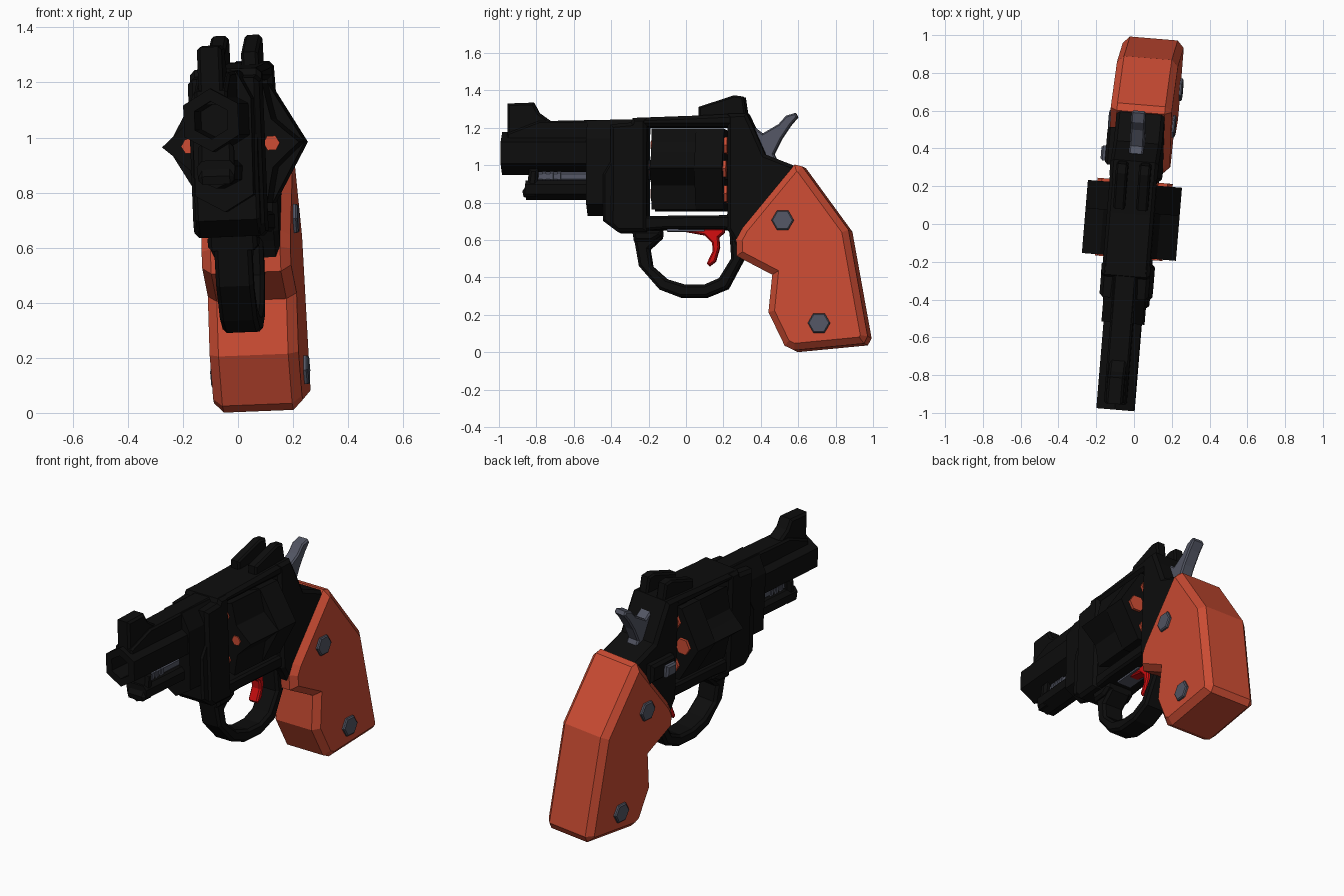
import bpy, bmesh, math
from mathutils import Matrix, Vector

if "Cube" in bpy.data.objects:
    bpy.data.objects.remove(bpy.data.objects["Cube"])

# ---- flat colours ----
def material(name, rgb):
    m = bpy.data.materials.new(name)
    m.diffuse_color = (*rgb, 1)
    m.use_nodes = True
    m.node_tree.nodes["Principled BSDF"].inputs["Base Color"].default_value = m.diffuse_color
    return m

BLACK = material("black_metal", (0.004, 0.004, 0.004))
ORANGE = material("orange_grip", (0.6, 0.072, 0.033))
GREY = material("grey_steel", (0.085, 0.092, 0.125))
RED = material("red_trigger", (0.62, 0.004, 0.005))

# the whole model is turned slightly about z and rolled slightly about y
POSE = (Matrix.Translation((0.0265, 0, 0)) @ Matrix.Rotation(-0.083, 4, 'Z')
        @ Matrix.Rotation(-0.04, 4, 'Y'))

def finish(name, bm, mat):
    bmesh.ops.recalc_face_normals(bm, faces=bm.faces)
    me = bpy.data.meshes.new(name)
    bm.to_mesh(me)
    bm.free()
    me.materials.append(mat)
    ob = bpy.data.objects.new(name, me)
    bpy.context.collection.objects.link(ob)
    ob.matrix_world = POSE
    return ob

def prism(name, pts, a, b, axis, mat, chamfer=0.0, bore=0.0):
    """Extrude a profile from a to b: axis X takes (y, z) points, axis Y takes (x, z)."""
    bm = bmesh.new()
    a2, b2 = a + chamfer, b - chamfer
    place = (lambda p, t: Vector((t, p[0], p[1]))) if axis == 'X' else (lambda p, t: Vector((p[0], t, p[1])))
    lo = [bm.verts.new(place(p, a2)) for p in pts]
    hi = [bm.verts.new(place(p, b2)) for p in pts]
    caps = [bm.faces.new(lo), bm.faces.new(hi)]
    n = len(pts)
    for i in range(n):
        j = (i + 1) % n
        bm.faces.new((lo[i], lo[j], hi[j], hi[i]))
    bmesh.ops.recalc_face_normals(bm, faces=bm.faces)
    bm.normal_update()
    if chamfer:
        for f in caps:
            bmesh.ops.inset_region(bm, faces=[f], thickness=chamfer, depth=chamfer, use_even_offset=True)
    if bore:
        bmesh.ops.inset_individual(bm, faces=[caps[0]], thickness=bore, use_even_offset=True)
        bmesh.ops.inset_individual(bm, faces=[caps[0]], thickness=0.003, depth=-0.25, use_even_offset=True)
    return finish(name, bm, mat)

def side(name, pts, half, mat, chamfer=0.0):
    return prism(name, pts, -half, half, 'X', mat, chamfer)

def box(y0, y1, z0, z1):
    return [(y0, z0), (y1, z0), (y1, z1), (y0, z1)]

def ngon(cx, cz, r, n=6, start=0.0, sx=1.0):
    return [(cx + sx * r * math.cos(start + 2 * math.pi * i / n),
             cz + r * math.sin(start + 2 * math.pi * i / n)) for i in range(n)]

def mirrored(right):
    """Complete a left-right symmetric section from its +x points (bottom to top)."""
    return right + [(-x, z) for x, z in reversed(right) if abs(x) > 1e-6]

# ---- barrel, rib and front sight ----
prism("barrel", ngon(0, 1.064, 0.115, 6, math.pi / 6), -0.99, -0.3, 'Y', BLACK, bore=0.04)
side("barrel_rib", [(-0.96, 1.13), (-0.3, 1.13), (-0.27, 1.245), (-0.74, 1.236), (-0.79, 1.236), (-0.96, 1.17)],
     0.06, BLACK, 0.01)
side("front_sight", [(-0.96, 1.12), (-0.73, 1.2), (-0.73, 1.238), (-0.79, 1.28), (-0.82, 1.335), (-0.96, 1.33)],
     0.045, BLACK, 0.012)

# ---- shroud under the barrel with ejector rod ----
prism("under_lug", mirrored([(0, 0.815), (0.065, 0.845), (0.07, 0.895), (0.05, 0.918)]),
      -0.86, -0.5, 'Y', BLACK)
side("lug_nose", [(-0.84, 0.83), (-0.8, 0.83), (-0.79, 0.98), (-0.84, 0.98), (-0.85, 0.9), (-0.877, 0.86), (-0.87, 0.83)],
     0.065, BLACK, 0.015)
prism("ejector_rod", ngon(0, 0.94, 0.036, 8, math.pi / 8), -0.82, -0.5, 'Y', GREY)
for i, y in enumerate((-0.77, -0.73, -0.69)):
    prism("rod_ring_%d" % i, ngon(0, 0.94, 0.044, 8, math.pi / 8), y, y + 0.018, 'Y', GREY)

# ---- frame around the cylinder window ----
prism("barrel_block", mirrored([(0, 0.73), (0.105, 0.79), (0.11, 1.14), (0.06, 1.238)]),
      -0.53, -0.28, 'Y', BLACK)
side("front_step", [(-0.44, 0.70), (-0.36, 0.64), (-0.21, 0.64), (-0.21, 1.02), (-0.40, 1.02), (-0.44, 0.95)],
     0.118, BLACK, 0.012)
side("frame_front", [(-0.40, 0.68), (-0.36, 0.64), (-0.205, 0.64), (-0.205, 1.25), (-0.28, 1.25), (-0.29, 1.225), (-0.40, 1.215)],
     0.13, BLACK, 0.018)
side("top_strap", [(-0.28, 1.205), (0.26, 1.205), (0.26, 1.272), (0.05, 1.262), (-0.28, 1.25)],
     0.125, BLACK, 0.018)
side("bottom_strap", [(-0.25, 0.645), (-0.1, 0.657), (0.26, 0.655), (0.26, 0.73), (-0.25, 0.725)],
     0.115, BLACK, 0.012)
side("frame_rear", [(0.228, 0.655), (0.25, 0.62), (0.29, 0.54), (0.5, 0.5), (0.66, 0.88), (0.585, 0.995),
                    (0.43, 1.055), (0.37, 1.19), (0.33, 1.275), (0.228, 1.272)], 0.128, BLACK, 0.018)

# ---- rear sight: two blades with a notch between ----
for s, label in ((-1, "left"), (1, "right")):
    x0, x1 = sorted((s * 0.03, s * 0.092))
    prism("rear_sight_" + label, [(0.07, 1.24), (0.33, 1.24), (0.32, 1.3), (0.31, 1.365), (0.26, 1.372), (0.07, 1.31)],
          x0, x1, 'X', BLACK, 0.01)

# ---- fluted cylinder with cartridges ----
CZ = 0.975
star = []
for k in range(6):
    for deg, r in ((0, 0.25), (14, 0.2), (30, 0.175), (46, 0.2)):
        t = math.radians(60 * k + deg)
        star.append((r * math.cos(t), CZ + r * math.sin(t)))
prism("cylinder_flutes", star, -0.178, 0.08, 'Y', BLACK)
prism("cylinder_back", ngon(0, CZ, 0.25), 0.06, 0.21, 'Y', BLACK)
prism("cylinder_axle", ngon(0, CZ, 0.06), -0.22, 0.24, 'Y', BLACK)
for k in range(6):
    t = math.pi / 3 * k
    cx, cz = 0.15 * math.cos(t), CZ + 0.15 * math.sin(t)
    prism("cartridge_rim_%d" % k, ngon(cx, cz, 0.05), 0.2, 0.226, 'Y', ORANGE)
    prism("bullet_tip_%d" % k, ngon(cx, cz, 0.03), -0.185, -0.1, 'Y', ORANGE)

# ---- trigger guard ----
outer = [(-0.285, 0.65), (-0.268, 0.56), (-0.25, 0.46), (-0.14, 0.335), (-0.03, 0.293), (0.11, 0.293),
         (0.225, 0.34), (0.31, 0.5), (0.3, 0.65)]
inner = [(0.235, 0.65), (0.245, 0.5), (0.18, 0.395), (0.1, 0.36), (0, 0.36), (-0.1, 0.39),
         (-0.18, 0.46), (-0.195, 0.55), (-0.13, 0.61), (-0.13, 0.65)]
side("trigger_guard", outer + inner, 0.068, BLACK, 0.014)
side("guard_root", [(-0.285, 0.65), (-0.275, 0.59), (-0.18, 0.59), (-0.13, 0.62), (-0.13, 0.65)], 0.09, BLACK, 0.015)

# ---- trigger and its plate ----
side("trigger", [(0.0, 0.66), (0.0, 0.643), (0.1, 0.625), (0.14, 0.585), (0.143, 0.54), (0.112, 0.475), (0.125, 0.46),
                 (0.158, 0.485), (0.18, 0.56), (0.175, 0.615), (0.205, 0.64), (0.205, 0.66)], 0.033, RED, 0.008)
side("trigger_plate", box(-0.1, 0.1, 0.645, 0.67), 0.045, GREY)

# ---- hammer ----
side("hammer", [(0.40, 1.0), (0.5, 1.0), (0.47, 1.06), (0.51, 1.14), (0.56, 1.215), (0.597, 1.258), (0.585, 1.28),
                (0.535, 1.265), (0.495, 1.22), (0.41, 1.17), (0.37, 1.2), (0.35, 1.15)], 0.038, GREY, 0.008)

# ---- cylinder latch on the left ----
prism("latch_plate", box(0.3, 0.5, 0.85, 0.96), -0.17, -0.1, 'X', BLACK, 0.015)
prism("latch_button", box(0.32, 0.4, 0.86, 0.93), -0.195, -0.15, 'X', GREY, 0.01)

# ---- grip with hex screws ----
side("grip", [(0.59, 1.0), (0.63, 0.99), (0.88, 0.65), (0.985, 0.08), (0.965, 0.042), (0.59, 0.006), (0.54, 0.03),
              (0.452, 0.21), (0.472, 0.41), (0.28, 0.51), (0.278, 0.6), (0.31, 0.66)], 0.162, ORANGE, 0.035)
for i, (y, z) in enumerate(((0.53, 0.7), (0.727, 0.15))):
    side("grip_screw_%d" % i, ngon(y, z, 0.06), 0.178, GREY, 0.006)
